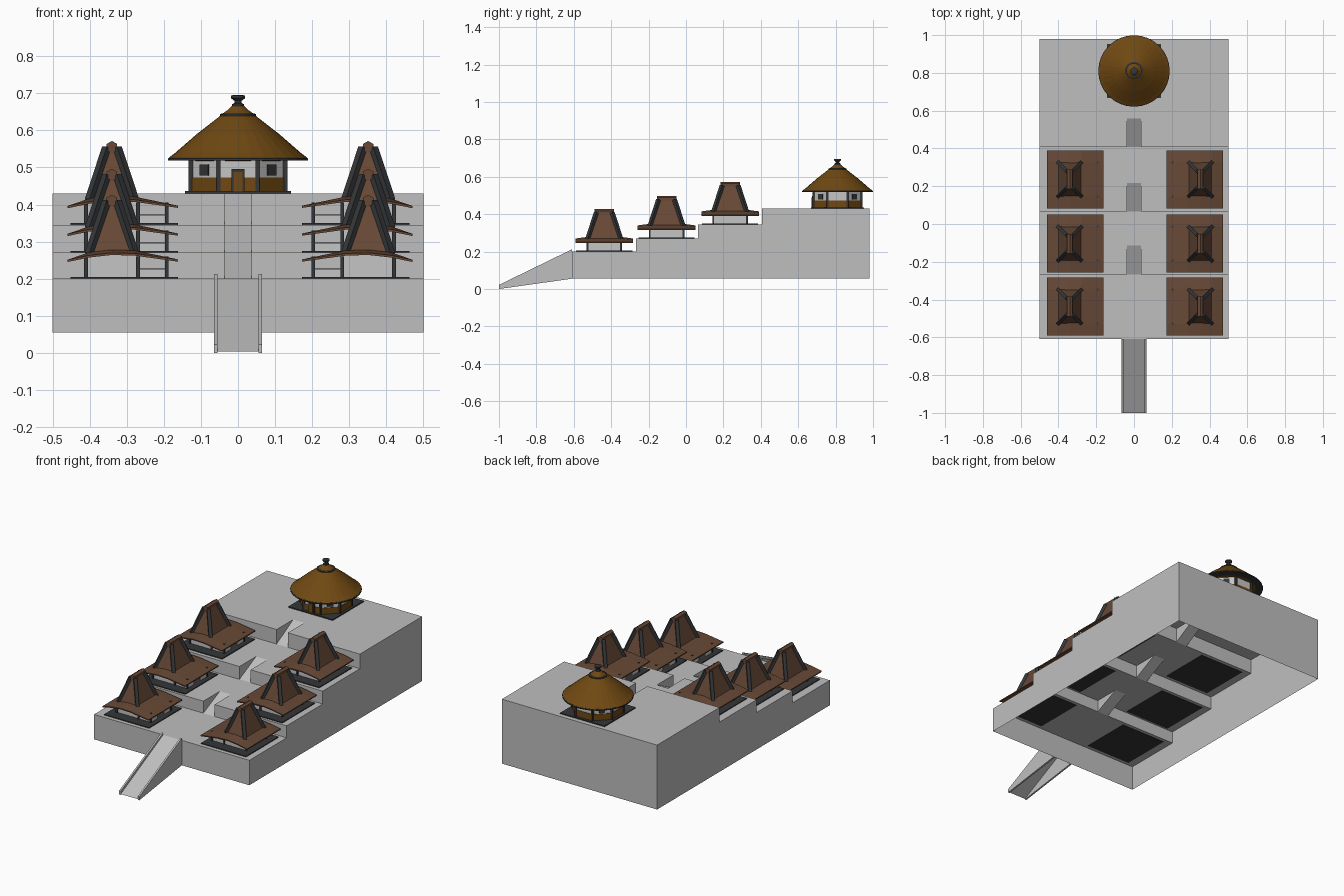
import bpy, bmesh, math
from mathutils import Vector, Matrix

if "Cube" in bpy.data.objects:
    bpy.data.objects.remove(bpy.data.objects["Cube"])

def mat(name, c):
    m = bpy.data.materials.new(name)
    m.diffuse_color = (*c, 1)
    m.use_nodes = True
    m.node_tree.nodes["Principled BSDF"].inputs["Base Color"].default_value = m.diffuse_color
    return m

STONE = mat("stone_grey", (0.52, 0.52, 0.52))
WALL = mat("plaster_grey", (0.56, 0.56, 0.56))
BLACK = mat("charcoal_timber", (0.035, 0.037, 0.04))
BROWN = mat("roof_brown", (0.135, 0.066, 0.037))
THATCH = mat("golden_thatch", (0.16, 0.065, 0.006))

def make(name, verts, faces, m, recalc=True):
    me = bpy.data.meshes.new(name)
    me.from_pydata([tuple(v) for v in verts], [], faces)
    me.materials.append(m)
    if recalc:
        bm = bmesh.new()
        bm.from_mesh(me)
        bmesh.ops.remove_doubles(bm, verts=bm.verts, dist=1e-5)
        bmesh.ops.recalc_face_normals(bm, faces=bm.faces)
        bm.to_mesh(me)
        bm.free()
    o = bpy.data.objects.new(name, me)
    bpy.context.collection.objects.link(o)
    return o

BOX = [(0, 1, 3, 2), (4, 6, 7, 5), (0, 4, 5, 1), (2, 3, 7, 6), (0, 2, 6, 4), (1, 5, 7, 3)]

def box(name, x, y, z, m):
    return make(name, [(a, b, c) for a in x for b in y for c in z], BOX, m)

def beam(name, p, q, w, m, sides=4):
    # straight bar with a regular polygon section
    p, q = Vector(p), Vector(q)
    d = (q - p).normalized()
    u = d.cross(Vector((0, 0, 1)))
    u = u.normalized() if u.length > 1e-4 else Vector((1, 0, 0))
    v = d.cross(u)
    ang = [math.tau * (i + 0.5) / sides for i in range(sides)]
    ring = [u * math.cos(a) * w + v * math.sin(a) * w for a in ang]
    faces = [(i, (i + 1) % sides, sides + (i + 1) % sides, sides + i) for i in range(sides)]
    faces += [tuple(range(sides)), tuple(range(sides, 2 * sides))]
    return make(name, [p + r for r in ring] + [q + r for r in ring], faces, m)

def lathe(name, prof, centre, m, n=32, phase=0.0):
    verts, faces = [], []
    for r, z in prof:
        for i in range(n):
            a = math.tau * i / n + phase
            verts.append((centre[0] + r * math.cos(a), centre[1] + r * math.sin(a), z))
    for k in range(len(prof) - 1):
        for i in range(n):
            j = (i + 1) % n
            faces.append((k * n + i, k * n + j, k * n + n + j, k * n + n + i))
    faces += [tuple(range(n)), tuple(range(len(verts) - n, len(verts)))]
    return make(name, verts, faces, m)

# ---- terraced base: open-bottomed shell with ramps cut into each step
Y = [-0.61, -0.267, 0.065, 0.407, 0.98]
Z = [0.2, 0.27, 0.345, 0.43]
LOW, RUN, RW = 0.055, 0.152, 0.036
step = [(Y[0], LOW)]
slope = [(Y[0], LOW), (Y[0], Z[0])]
for i in range(4):
    step += [(Y[i], Z[i]), (Y[i + 1], Z[i])]
for i in range(1, 4):
    slope += [(Y[i], Z[i - 1]), (Y[i] + RUN, Z[i])]
slope.append((Y[4], Z[3]))
step.append((Y[4], LOW))
slope.append((Y[4], LOW))
V, F = [], []

def face(pts):
    F.append(tuple(range(len(V), len(V) + len(pts))))
    V.extend(pts)

for x0, x1, prof in ((-0.5, -RW, step), (-RW, RW, slope), (RW, 0.5, step)):
    for (ya, za), (yb, zb) in zip(prof, prof[1:]):
        face([(x0, ya, za), (x1, ya, za), (x1, yb, zb), (x0, yb, zb)])
for x in (-0.5, 0.5):
    for i in range(4):
        face([(x, Y[i], LOW), (x, Y[i + 1], LOW), (x, Y[i + 1], Z[i]), (x, Y[i], Z[i])])
for x in (-RW, RW):
    for i in range(1, 4):
        face([(x, Y[i], Z[i - 1]), (x, Y[i] + RUN, Z[i]), (x, Y[i], Z[i])])
make("terraces", V, F, STONE)

# ---- entrance ramp with side curbs
make("entrance_ramp", [(-0.06, -1, 0.004), (0.06, -1, 0.004), (0.06, -0.61, 0.2), (-0.06, -0.61, 0.2)],
     [(0, 1, 2, 3)], STONE, False)
for s in (-1, 1):
    prof = [(-1, 0), (-0.61, LOW), (-1, 0.022), (-0.61, 0.212)]
    make("ramp_curb", [(s * x, y, z) for x in (0.055, 0.065) for y, z in prof],
         BOX, STONE)

# ---- small huts; local +u points to the central aisle
def hut(cx, cy, cz, s):
    X = lambda u: cx + s * u
    P = lambda u, v, w: (X(u), cy + v, cz + w)
    B = lambda n, u, v, w, m: box(n, [X(a) for a in u], [cy + a for a in v], [cz + a for a in w], m)
    B("hut_base", (-0.112, 0.178), (-0.15, 0.15), (-0.003, 0.005), BLACK)
    B("hut_walls", (-0.068, 0.07), (-0.09, 0.09), (0.005, 0.066), WALL)
    B("hut_door", (0.07, 0.074), (-0.022, 0.022), (0.005, 0.05), BLACK)
    # porch low walls and rails
    for v in (-0.09, 0.084):
        B("porch_wall", (0.07, 0.15), (v, v + 0.006), (0.005, 0.025), WALL)
        B("porch_rail", (0.07, 0.15), (v - 0.001, v + 0.007), (0.025, 0.028), BLACK)
    for v in (-0.09, 0.03):
        B("porch_front_wall", (0.144, 0.15), (v, v + 0.06), (0.005, 0.025), WALL)
    # posts
    for u in (-0.07, 0.07, 0.148):
        for v in (-0.09, 0.09):
            B("hut_post", (u - 0.005, u + 0.005), (v - 0.005, v + 0.005), (0.005, 0.06), BLACK)
    # flared lower roof sheet, raised in the middle
    us, vs = (-0.12, -0.062, 0.0, 0.062, 0.178), (-0.154, -0.093, 0.093, 0.154)
    hs = (0.051, 0.063, 0.07, 0.068, 0.052)
    verts, faces = [], []
    for dz in (0, -0.006):
        for i, u in enumerate(us):
            for j, v in enumerate(vs):
                up = 0.008 if 0 < i < 4 and 0 < j < 3 else 0
                verts.append(P(u, v, hs[i] + up + dz))
    for i in range(4):
        for j in range(3):
            q = (i * 4 + j, i * 4 + 4 + j, i * 4 + 5 + j, i * 4 + 1 + j)
            faces += [q, tuple(k + 20 for k in q)]
    rim = [0, 4, 8, 12, 16, 17, 18, 19, 15, 11, 7, 3, 2, 1]
    for a, b in zip(rim, rim[1:] + rim[:1]):
        faces.append((a, b, b + 20, a + 20))
    make("lower_roof", verts, faces, BROWN)
    # steep upper roof
    verts = [P(u * a, v * b, w) for u in (-1, 1) for v in (-1, 1)
             for a, b, w in ((0.062, 0.092, 0.066), (0.013, 0.044, 0.208))]
    make("upper_roof", verts, BOX, BROWN)
    for u in (-1, 1):
        for v in (-1, 1):
            beam("hip_beam", P(u * 0.061, v * 0.089, 0.066), P(u * 0.014, v * 0.043, 0.208), 0.013, BLACK)
    beam("ridge_beam", P(0, -0.052, 0.21), P(0, 0.052, 0.21), 0.0165, BROWN, 6)

for cy, cz in ((-0.437, Z[0]), (-0.104, Z[1]), (0.236, Z[2])):
    hut(-0.34, cy, cz, 1)
    hut(0.351, cy, cz, -1)

# ---- round hut on the top terrace
C, G = (0, 0.81), Z[3]
box("round_hut_base", (-0.143, 0.143), (C[1] - 0.143, C[1] + 0.143), (G - 0.002, G + 0.006), BLACK)
PH = math.pi / 8
lathe("round_hut_walls", [(0.137, G + 0.04), (0.137, G + 0.1)], C, WALL, 8, PH)
lathe("round_hut_lower_band", [(0.14, G + 0.006), (0.14, G + 0.043)], C, THATCH, 8, PH)
for i in range(8):
    a = PH + i * math.pi / 4
    x, y = 0.138 * math.cos(a), C[1] + 0.138 * math.sin(a)
    beam("round_hut_post", (x, y, G + 0.005), (x, y, G + 0.095), 0.008, BLACK)
    # window plate on every diagonal wall
    if i % 2 == 0:
        o = box("round_hut_window", (0.126, 0.1305), (-0.016, 0.016), (G + 0.048, G + 0.078), BLACK)
        o.matrix_world = Matrix.Translation((*C, 0)) @ Matrix.Rotation(a + PH, 4, 'Z')
yf = C[1] - 0.14 * math.cos(PH)
box("door_frame", (-0.018, 0.018), (yf - 0.008, yf + 0.002), (G + 0.006, G + 0.066), BLACK)
box("door", (-0.012, 0.012), (yf - 0.011, yf), (G + 0.006, G + 0.058), THATCH)
# conical roof, rim ring, cap and finial
lathe("round_roof", [(0.13, 0.518), (0.186, 0.521), (0.186, 0.527), (0.17, 0.539),
                     (0.11, 0.591), (0.047, 0.64)], C, THATCH)
lathe("eave_ring", [(0.182, 0.519), (0.189, 0.519), (0.189, 0.524), (0.184, 0.528)], C, BLACK)
lathe("roof_collar", [(0.044, 0.637), (0.049, 0.639), (0.049, 0.644), (0.042, 0.646)], C, BLACK)
lathe("roof_cap", [(0.043, 0.644), (0.028, 0.655), (0.014, 0.668)], C, THATCH)
lathe("finial", [(0.016, 0.666), (0.016, 0.671), (0.009, 0.674), (0.01, 0.68), (0.019, 0.687),
                 (0.019, 0.694), (0.01, 0.696)], C, BLACK, 16)
